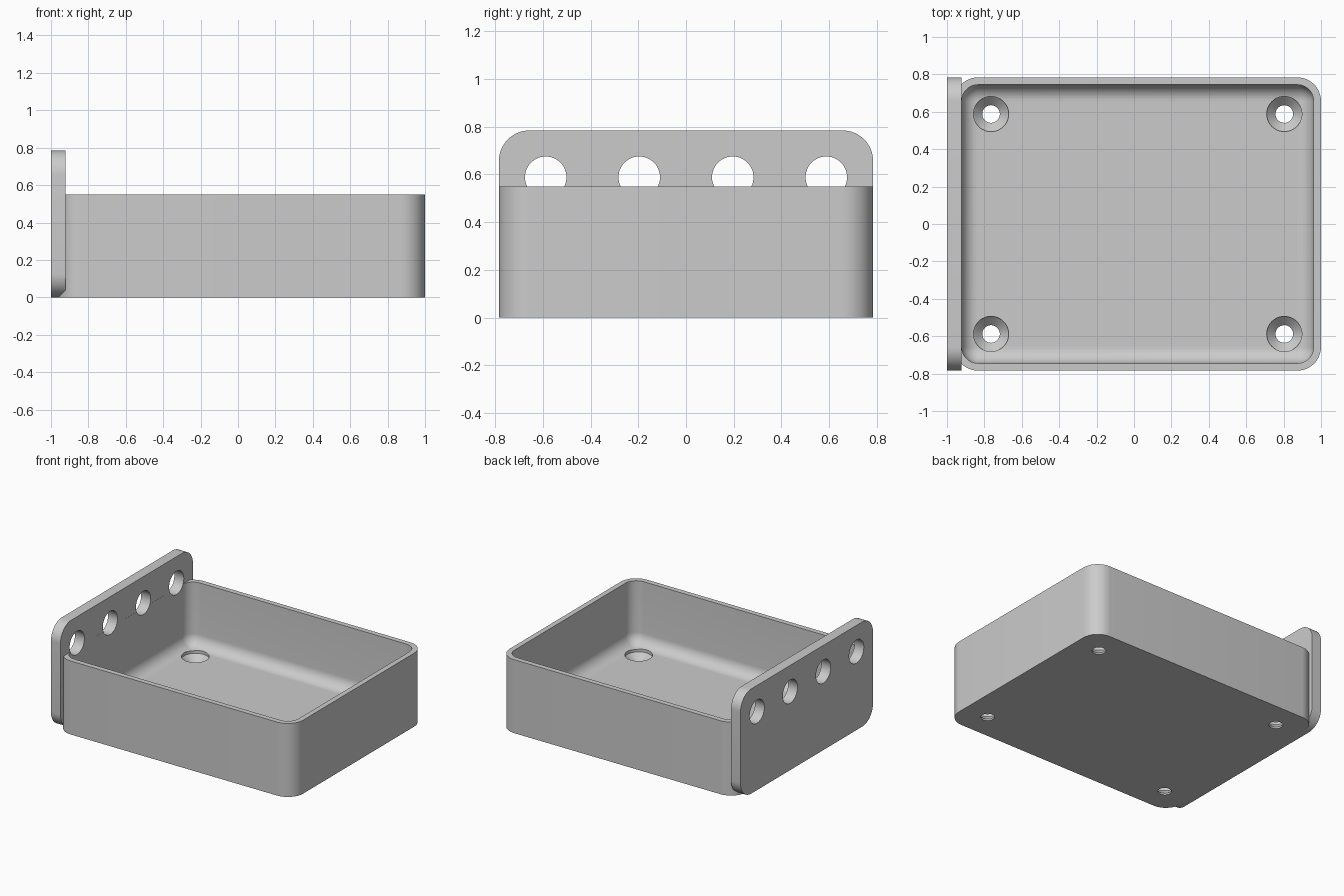
import bpy
import math
from mathutils import Matrix

if "Cube" in bpy.data.objects:
    bpy.data.objects.remove(bpy.data.objects["Cube"], do_unlink=True)

grey = bpy.data.materials.new("light grey")
grey.use_nodes = True
grey.diffuse_color = (0.6, 0.6, 0.6, 1)
grey.node_tree.nodes["Principled BSDF"].inputs["Base Color"].default_value = (0.6, 0.6, 0.6, 1)

UNIT = 0.0392            # wall thickness
RADIUS = 0.127           # outer corner radius
DEPTH = 40 * UNIT
HEIGHT = 0.55
FLOOR = 2 * UNIT
TRAY_X = UNIT / 2


def rounded_ring(w, d, r, z, steps=12):
    """Rounded rectangle outline, counter-clockwise."""
    pts = []
    for k, (sx, sy) in enumerate([(1, 1), (-1, 1), (-1, -1), (1, -1)]):
        for i in range(steps + 1):
            a = math.pi / 2 * (k + i / steps)
            pts.append((sx * (w / 2 - r) + r * math.cos(a),
                        sy * (d / 2 - r) + r * math.sin(a), z))
    return pts


def circle_ring(r, z, n=48):
    return [(r * math.cos(2 * math.pi * i / n), r * math.sin(2 * math.pi * i / n), z)
            for i in range(n)]


def loft(name, rings, matrix):
    """Skin a stack of rings and cap both ends."""
    n = len(rings[0])
    verts = [p for ring in rings for p in ring]
    faces = [tuple(range(n))[::-1], tuple(range(len(verts) - n, len(verts)))]
    for k in range(len(rings) - 1):
        for i in range(n):
            j = (i + 1) % n
            faces.append((k * n + i, k * n + j, (k + 1) * n + j, (k + 1) * n + i))
    mesh = bpy.data.meshes.new(name)
    mesh.from_pydata(verts, [], faces)
    mesh.transform(matrix)
    mesh.materials.append(grey)
    obj = bpy.data.objects.new(name, mesh)
    bpy.context.collection.objects.link(obj)
    return obj


def activate(obj):
    bpy.ops.object.select_all(action='DESELECT')
    obj.select_set(True)
    bpy.context.view_layer.objects.active = obj


def cut(obj, cutter):
    activate(obj)
    mod = obj.modifiers.new("hole", 'BOOLEAN')
    mod.operation = 'DIFFERENCE'
    mod.solver = 'EXACT'
    mod.object = cutter
    bpy.ops.object.modifier_apply(modifier=mod.name)


# Tray: outer shell, rim, inner wall and filleted floor
width = 50 * UNIT
inner_w, inner_d = width - 2 * UNIT, DEPTH - 2 * UNIT
fillet = RADIUS - UNIT
rings = [rounded_ring(width, DEPTH, RADIUS, 0),
         rounded_ring(width, DEPTH, RADIUS, HEIGHT),
         rounded_ring(inner_w, inner_d, fillet, HEIGHT)]
for i in range(11):
    a = math.pi / 2 * i / 10
    inset = fillet * (1 - math.cos(a))
    rings.append(rounded_ring(inner_w - 2 * inset, inner_d - 2 * inset,
                              max(fillet - inset, 0.003),
                              FLOOR + fillet * (1 - math.sin(a))))
tray = loft("tray", rings, Matrix.Translation((TRAY_X, 0, 0)))

# Upright mounting plate on the right end
to_side = Matrix.Rotation(math.pi / 2, 4, 'Y')
plate = loft("mounting_plate",
             [rounded_ring(DEPTH / 2, DEPTH, RADIUS, z) for z in (0, 2 * UNIT)],
             Matrix.Translation((-1, 0, DEPTH / 4)) @ to_side)

# Countersunk screw holes in the floor
for sx in (-1, 1):
    for sy in (-1, 1):
        profile = [(0.047, -0.05), (0.047, 0.012), (0.094, 0.059), (0.094, FLOOR + 0.03)]
        cutter = loft("screw_hole_cutter", [circle_ring(r, z) for r, z in profile],
                      Matrix.Translation((TRAY_X + sx * 20 * UNIT, sy * 15 * UNIT, 0)))
        cut(tray, cutter)
        bpy.data.objects.remove(cutter, do_unlink=True)

# Row of round holes through the plate and the wall behind it
for k in (-1.5, -0.5, 0.5, 1.5):
    cutter = loft("plate_hole_cutter", [circle_ring(0.087, z) for z in (-0.1, 0.15)],
                  Matrix.Translation((-1, k * 10 * UNIT, 15 * UNIT)) @ to_side)
    cut(plate, cutter)
    cut(tray, cutter)
    bpy.data.objects.remove(cutter, do_unlink=True)

for obj in (tray, plate):
    activate(obj)
    bpy.ops.object.shade_smooth_by_angle(angle=math.radians(30))
